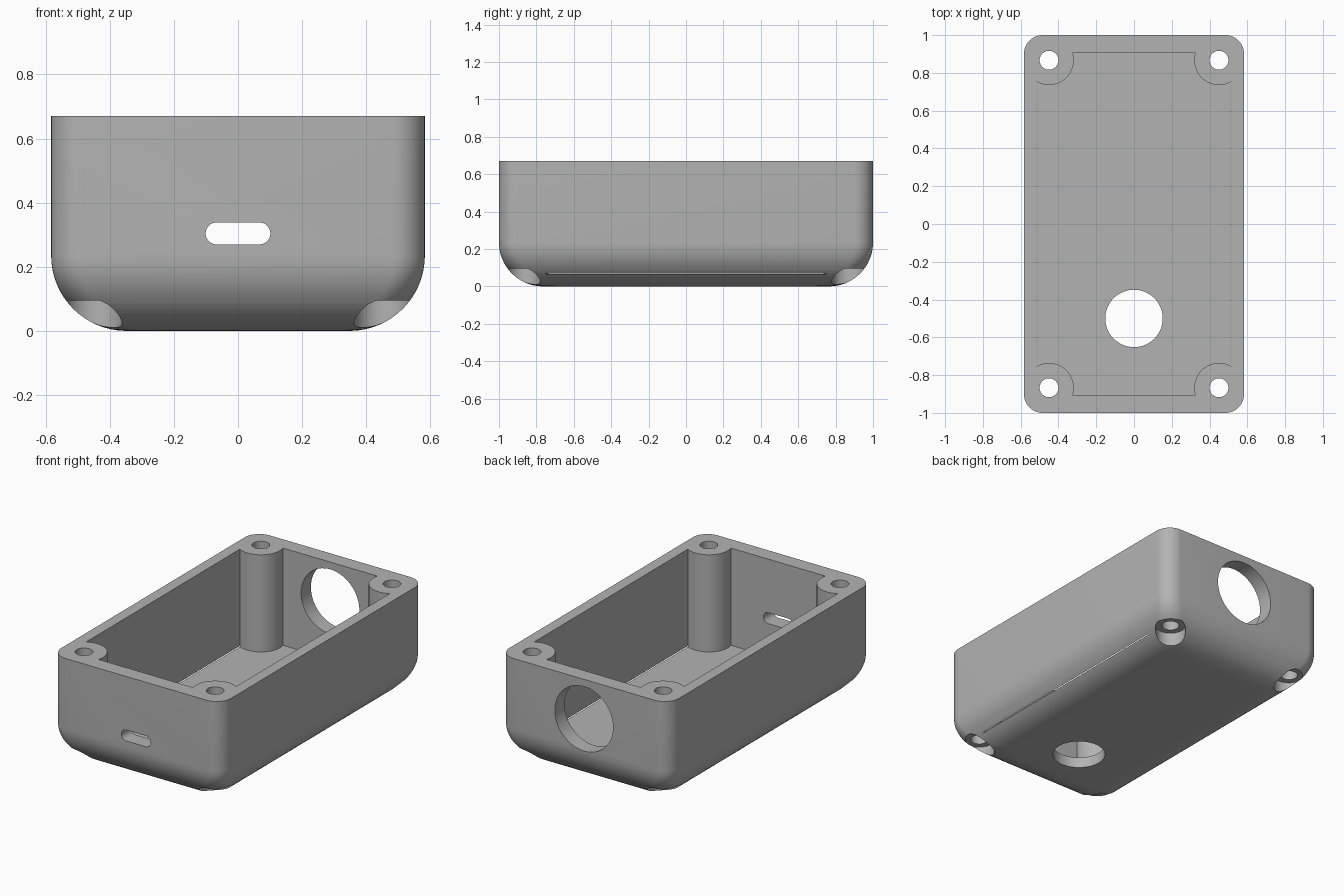
import bpy
import bmesh
from math import sin, cos, pi, radians

HALF_X, HALF_Y, HEIGHT = 0.583, 1.0, 0.67
CORNER, FILLET = 0.1, 0.235
FLOOR = 0.067
POST_X, POST_Y = 0.45, 0.867

cube = bpy.data.objects.get("Cube")
if cube:
    bpy.data.objects.remove(cube, do_unlink=True)

grey = bpy.data.materials.new("plain_grey")
grey.use_nodes = True
colour = (0.45, 0.45, 0.45, 1)
grey.diffuse_color = colour
grey.node_tree.nodes["Principled BSDF"].inputs["Base Color"].default_value = colour


def outline(inset, z, steps=12):
    """Rounded rectangle, pulled in by inset."""
    points = []
    for i, (sx, sy) in enumerate([(1, 1), (-1, 1), (-1, -1), (1, -1)]):
        cx = sx * (HALF_X - inset - CORNER)
        cy = sy * (HALF_Y - inset - CORNER)
        for k in range(steps + 1):
            a = (i + k / steps) * pi / 2
            points.append((cx + CORNER * cos(a), cy + CORNER * sin(a), z))
    return points


def loft(name, rings):
    """Closed solid through a stack of rings."""
    bm = bmesh.new()
    loops = [[bm.verts.new(p) for p in ring] for ring in rings]
    n = len(loops[0])
    for low, high in zip(loops, loops[1:]):
        for i in range(n):
            j = (i + 1) % n
            bm.faces.new((low[i], low[j], high[j], high[i]))
    bm.faces.new(loops[0][::-1])
    bm.faces.new(loops[-1])
    bmesh.ops.recalc_face_normals(bm, faces=bm.faces)
    mesh = bpy.data.meshes.new(name)
    bm.to_mesh(mesh)
    bm.free()
    obj = bpy.data.objects.new(name, mesh)
    bpy.context.collection.objects.link(obj)
    mesh.materials.append(grey)
    return obj


def box(name, x, y, z0, z1):
    corners = [(x, y), (-x, y), (-x, -y), (x, -y)]
    return loft(name, [[(a, b, z) for a, b in corners] for z in (z0, z1)])


def upright(name, x, y, r, z0, z1, sides=64):
    angles = [2 * pi * i / sides for i in range(sides)]
    return loft(name, [[(x + r * cos(a), y + r * sin(a), z) for a in angles]
                       for z in (z0, z1)])


def through_y(name, half_span, r, z, y0, y1, sides=64):
    """Round or slot-shaped cutter running along y."""
    ring = []
    for side in (1, -1):
        for k in range(sides // 2 + 1):
            a = -pi / 2 + pi * k / (sides // 2)
            if half_span == 0 and k == sides // 2:
                continue
            ring.append((side * (half_span + r * cos(a)), z + side * r * sin(a)))
    return loft(name, [[(px, y, pz) for px, pz in ring] for y in (y0, y1)])


def cut(target, tool):
    tool.hide_render = True
    mod = target.modifiers.new("cut", 'BOOLEAN')
    mod.operation = 'DIFFERENCE'
    mod.solver = 'EXACT'
    mod.object = tool
    bpy.context.view_layer.objects.active = target
    bpy.ops.object.modifier_apply(modifier=mod.name)
    bpy.data.objects.remove(tool, do_unlink=True)


posts = [(sx * POST_X, sy * POST_Y) for sx in (1, -1) for sy in (1, -1)]

# Outer shell with a large rounded bottom edge
rings = []
for k in range(17):
    a = pi / 2 * k / 16
    rings.append(outline(FILLET * (1 - sin(a)), FILLET * (1 - cos(a))))
rings.append(outline(0, HEIGHT))
enclosure = loft("enclosure", rings)

# Cavity, leaving the four screw posts standing
cavity = box("cavity_cutter", 0.515, 0.904, FLOOR, HEIGHT + 0.1)
for x, y in posts:
    cut(cavity, upright("post_cutter", x, y, 0.131, -0.1, HEIGHT + 0.3))
cut(enclosure, cavity)

# Screw holes and their counterbores underneath
for x, y in posts:
    cut(enclosure, upright("screw_cutter", x, y, 0.05, -0.1, HEIGHT + 0.1, 40))
    cut(enclosure, upright("counterbore_cutter", x, y, 0.088, -0.1, 0.095, 48))

# Floor opening, front slot and round back opening
cut(enclosure, upright("floor_cutter", 0, -0.5, 0.152, -0.1, 0.2))
cut(enclosure, through_y("slot_cutter", 0.067, 0.034, 0.304, -1.2, -0.8))
cut(enclosure, through_y("back_cutter", 0, 0.2, 0.425, 0.8, 1.2))

# Smooth curved walls, crisp edges
bpy.ops.object.select_all(action='DESELECT')
enclosure.select_set(True)
bpy.context.view_layer.objects.active = enclosure
bpy.ops.object.shade_smooth_by_angle(angle=radians(30))
